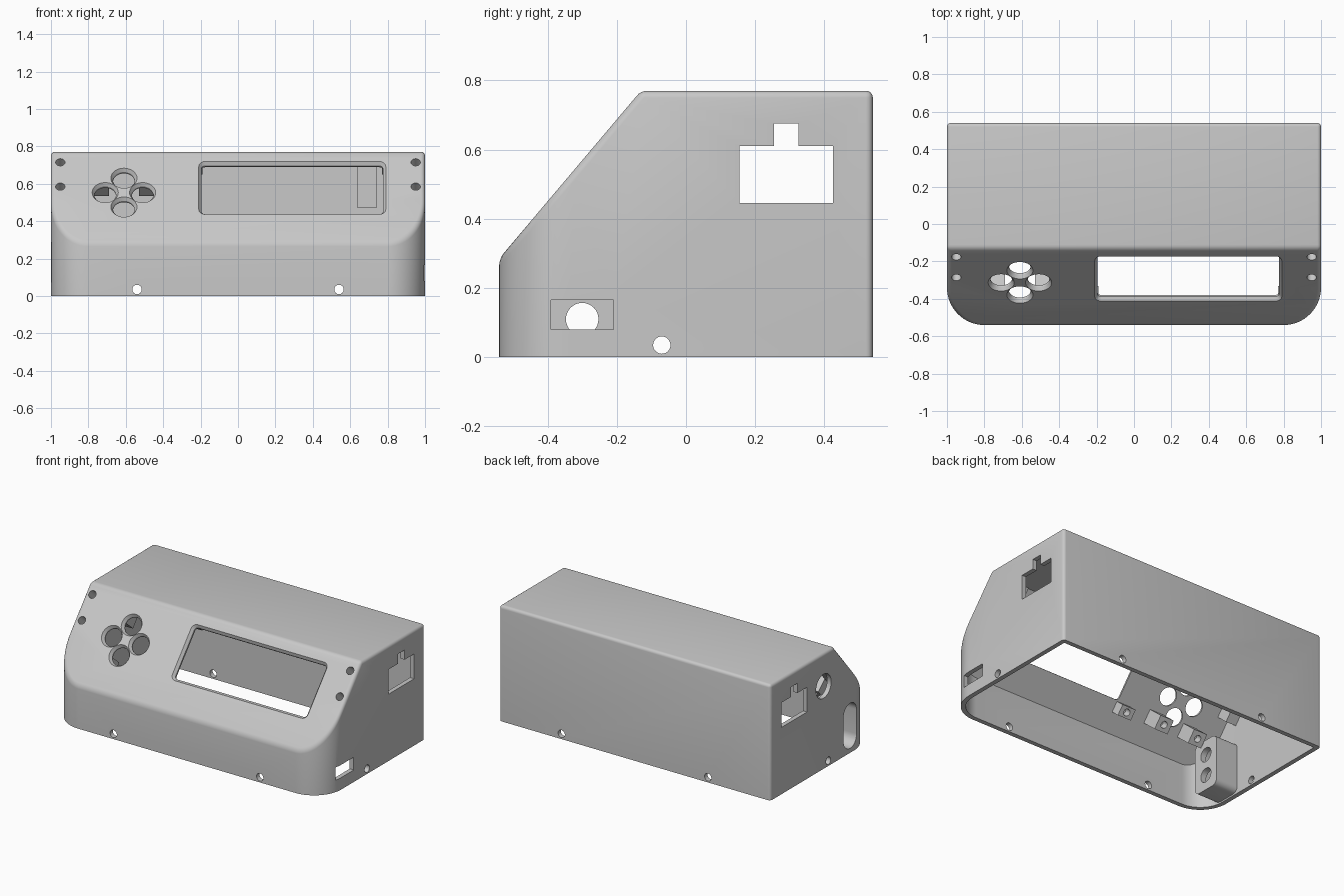
import bpy, bmesh, math
from mathutils import Vector, Matrix

old = bpy.data.objects.get("Cube")
if old:
    bpy.data.objects.remove(old, do_unlink=True)

HALF_X, HALF_Y, HEIGHT, WALL = 1.0, 0.54, 0.77, 0.03
X, Y, Z = Vector((1, 0, 0)), Vector((0, 1, 0)), Vector((0, 0, 1))
UP_SLOPE = Vector((0, 0.41, 0.485)).normalized()
SLOPE_OUT = X.cross(UP_SLOPE)
SLOPE_FOOT = Vector((0, -HALF_Y, 0.285))

grey = bpy.data.materials.new("light grey plastic")
grey.use_nodes = True
grey.diffuse_color = (0.58, 0.58, 0.58, 1)
grey.node_tree.nodes["Principled BSDF"].inputs["Base Color"].default_value = grey.diffuse_color


def make_object(name, bm):
    bmesh.ops.recalc_face_normals(bm, faces=bm.faces)
    mesh = bpy.data.meshes.new(name)
    bm.to_mesh(mesh)
    bm.free()
    mesh.materials.append(grey)
    obj = bpy.data.objects.new(name, mesh)
    bpy.context.collection.objects.link(obj)
    return obj


def frame(origin, right, up):
    """Local x and y along right and up, local z out of the face."""
    m = Matrix((right, up, right.cross(up))).transposed().to_4x4()
    m.translation = origin
    return m


def on_slope(x, z):
    along = (z - SLOPE_FOOT.z) / UP_SLOPE.z
    return frame(SLOPE_FOOT + UP_SLOPE * along + X * x, X, UP_SLOPE)


def rounded_rect(w, h, r, steps=8):
    if r == 0:
        return [(w/2, h/2), (-w/2, h/2), (-w/2, -h/2), (w/2, -h/2)]
    pts = []
    for k, (sx, sy) in enumerate([(1, 1), (-1, 1), (-1, -1), (1, -1)]):
        for i in range(steps + 1):
            a = math.pi / 2 * (k + i / steps)
            pts.append((sx * (w/2 - r) + r * math.cos(a), sy * (h/2 - r) + r * math.sin(a)))
    return pts


def loft(name, matrix, *sections):
    """Solid through rounded rectangles given as (width, height, radius, depth)."""
    bm = bmesh.new()
    rings = [[bm.verts.new(matrix @ Vector((x, y, d))) for x, y in rounded_rect(w, h, r)]
             for w, h, r, d in sections]
    for a, b in zip(rings, rings[1:]):
        for i in range(len(a)):
            j = (i + 1) % len(a)
            bm.faces.new((a[i], a[j], b[j], b[i]))
    bm.faces.new(rings[0])
    bm.faces.new(rings[-1])
    bmesh.ops.remove_doubles(bm, verts=bm.verts, dist=1e-5)
    return make_object(name, bm)


def drill(name, matrix, radius, start, end):
    d = 2 * radius
    return loft(name, matrix, (d, d, radius, start), (d, d, radius, end))


def case_solid(name, inset, bottom, bevel):
    """Block with rounded front corners and a sloping front."""
    hx, hy, r = HALF_X - inset, HALF_Y - inset, 0.2 - inset
    plan = [(hx, hy), (-hx, hy)]
    for side in (-1, 1):
        for i in range(17):
            a = math.pi / 2 * i / 16
            a = math.pi + a if side < 0 else 1.5 * math.pi + a
            plan.append((side * (hx - r) + r * math.cos(a), -hy + r + r * math.sin(a)))
    bm = bmesh.new()
    base = bm.faces.new([bm.verts.new((x, y, bottom)) for x, y in plan])
    top = bmesh.ops.extrude_face_region(bm, geom=[base])["geom"]
    bmesh.ops.translate(bm, vec=Z * (HEIGHT - inset - bottom),
                        verts=[v for v in top if isinstance(v, bmesh.types.BMVert)])
    cut = bmesh.ops.bisect_plane(bm, geom=bm.verts[:] + bm.edges[:] + bm.faces[:],
                                 plane_co=SLOPE_FOOT - SLOPE_OUT * inset,
                                 plane_no=SLOPE_OUT, clear_outer=True)
    rim = [e for e in cut["geom_cut"] if isinstance(e, bmesh.types.BMEdge)]
    bmesh.ops.edgeloop_fill(bm, edges=rim)
    bmesh.ops.recalc_face_normals(bm, faces=bm.faces)
    if bevel:
        edges = [e for e in bm.edges if e.calc_face_angle(0) > 0.3
                 and max(v.co.z for v in e.verts) > bottom + 0.01]
        bmesh.ops.bevel(bm, geom=edges, offset=bevel, segments=4, profile=0.5,
                        affect='EDGES', clamp_overlap=False)
    return make_object(name, bm)


case = case_solid("case_shell", 0, 0, 0.02)


def combine(tool, operation):
    bpy.context.view_layer.objects.active = case
    mod = case.modifiers.new("combine", 'BOOLEAN')
    mod.operation, mod.solver, mod.object = operation, 'EXACT', tool
    bpy.ops.object.modifier_apply(modifier=mod.name)
    bpy.data.objects.remove(tool, do_unlink=True)


def add(tool):
    combine(tool, 'UNION')


def cut(tool):
    combine(tool, 'DIFFERENCE')


def post(x, z, w, h, depth, screw=True):
    m = on_slope(x, z)
    add(loft("post", m, (w, h, 0, -0.015), (w, h, 0, -WALL - depth)))
    if screw:
        cut(drill("post_screw_hole", m, 0.022, -WALL - depth - 0.01, -WALL - depth + 0.05))


# Hollow inside, open at the bottom
cut(case_solid("cavity", WALL, -0.1, 0))

# Mounting posts behind the slope: buttons, display, side screws
BUTTON_X, BUTTON_Z = -0.61, 0.553
for sx in (-1, 1):
    for sz in (-1, 1):
        post(BUTTON_X + sx * 0.13, BUTTON_Z + sz * 0.12, 0.1, 0.09, 0.13)
        post(0.29 + sx * 0.53, 0.578 + sz * 0.162, 0.1, 0.07, 0.07)
    post(sx * 0.94, 0.645, 0.09, 0.24, 0.1, screw=False)

# Rib inside the back wall
add(loft("back_rib", frame(Vector((0.69, 0.525, 0.585)), X, Z), (0.1, 0.23, 0, 0), (0.1, 0.23, 0, 0.045)))

# Boss behind the jack recess, then the recess and two jack holes
jack = frame(Vector((-HALF_X, -0.3, 0.18)), -Y, Z)
add(loft("jack_boss", jack, (0.2, 0.34, 0.04, -0.015), (0.2, 0.34, 0.04, -0.19)))
cut(loft("jack_recess", jack, (0.14, 0.3, 0.07, 0.05), (0.14, 0.3, 0.07, -0.15)))
for z in (0.11, 0.25):
    cut(drill("jack_hole", frame(Vector((-HALF_X, -0.3, z)), -Y, Z), 0.047, 0.05, -0.25))

# Display window with chamfered rim
cut(loft("display_window", on_slope(0.29, 0.578), (0.97, 0.34, 0.02, -0.04),
         (0.97, 0.34, 0.02, -0.018), (1.0, 0.37, 0.035, 0), (1.0, 0.37, 0.035, 0.03)))

# Four buttons in a diamond, each with a chamfered rim
for dx, dz in ((0.1, 0), (-0.1, 0), (0, 0.077), (0, -0.077)):
    cut(loft("button_hole", on_slope(BUTTON_X + dx, BUTTON_Z + dz), (0.116, 0.116, 0.058, -0.05),
             (0.116, 0.116, 0.058, -0.018), (0.14, 0.14, 0.07, 0), (0.14, 0.14, 0.07, 0.03)))

# Small screw holes on the slope and along the bottom edge
for sx in (-1, 1):
    for z in (0.715, 0.585):
        cut(drill("slope_screw_hole", on_slope(sx * 0.95, z), 0.025, -0.09, 0.03))
    cut(drill("front_back_screw_hole", frame(Vector((sx * 0.54, 0, 0.035)), X, Z), 0.025, -0.7, 0.7))
cut(drill("side_screw_hole", frame(Vector((0, -0.07, 0.035)), Y, Z), 0.025, -1.1, 1.1))

# Stepped cable openings through both sides
for y, z, w, h in ((0.29, 0.5275, 0.27, 0.165), (0.29, 0.6, 0.07, 0.15)):
    cut(loft("cable_opening", frame(Vector((0, y, z)), Y, Z), (w, h, 0, -1.1), (w, h, 0, 1.1)))

# Port opening on the left side, round opening on the right side
cut(loft("port_opening", frame(Vector((HALF_X, -0.3, 0.1225)), Y, Z),
         (0.18, 0.085, 0, -0.1), (0.18, 0.085, 0, 0.1)))
cut(drill("round_opening", frame(Vector((-HALF_X, -0.02, 0.55)), -Y, Z), 0.08, -0.06, 0.05))

bpy.ops.object.select_all(action='DESELECT')
case.select_set(True)
bpy.context.view_layer.objects.active = case
bpy.ops.object.shade_smooth_by_angle(angle=math.radians(30))
